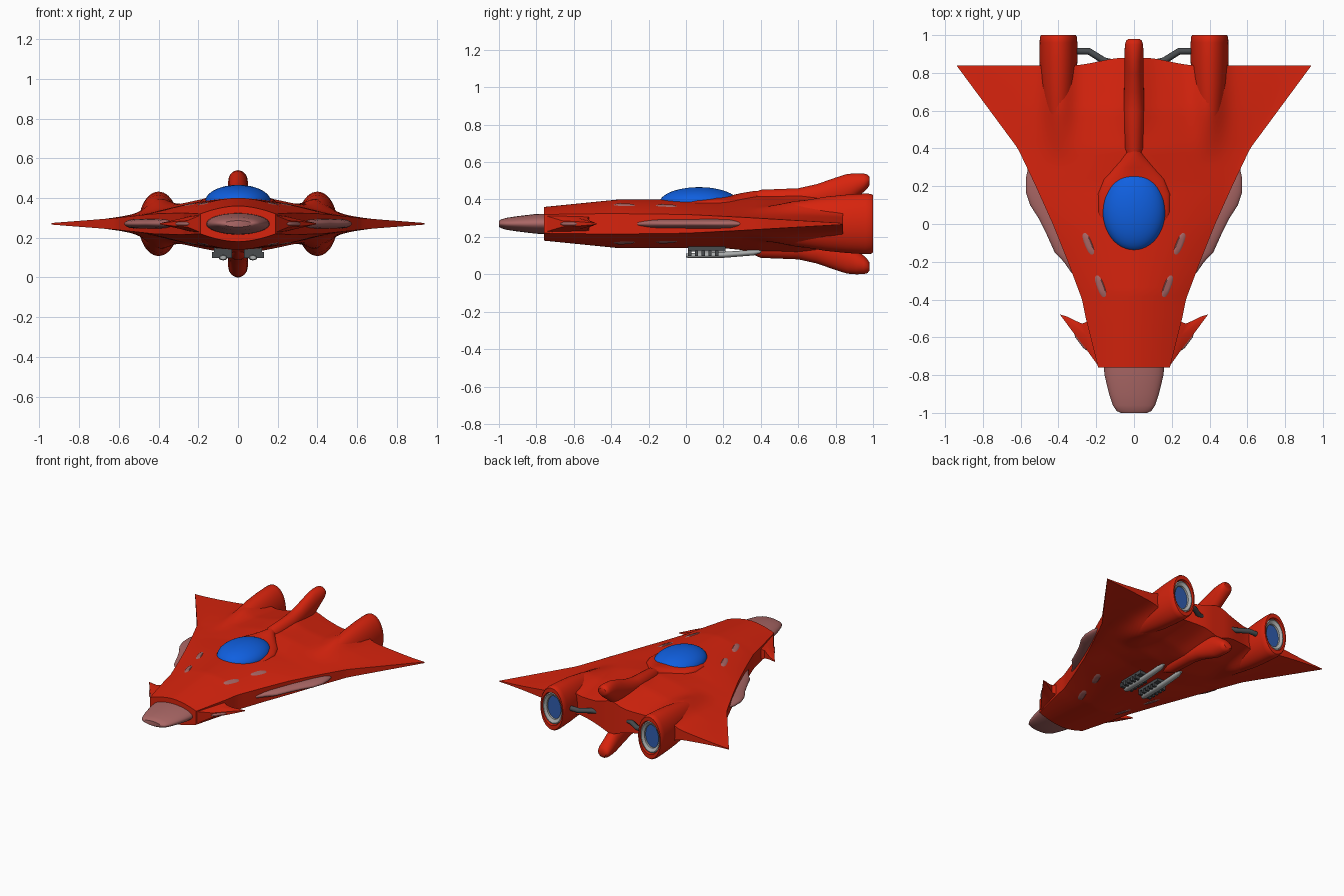
import bpy, bmesh, math

if "Cube" in bpy.data.objects:
    bpy.data.objects.remove(bpy.data.objects["Cube"])

ZC = 0.27  # height of the horizontal symmetry plane


def material(name, rgb):
    m = bpy.data.materials.new(name)
    m.diffuse_color = (*rgb, 1)
    m.use_nodes = True
    m.node_tree.nodes["Principled BSDF"].inputs["Base Color"].default_value = m.diffuse_color
    return m


RED = material("red paint", (0.68, 0.017, 0.004))
BLUE = material("canopy blue", (0.005, 0.115, 0.74))
PINK = material("dusty pink", (0.40, 0.135, 0.13))
DARK = material("dark grey", (0.065, 0.072, 0.078))
LIGHT = material("light grey", (0.40, 0.42, 0.42))
GLOW = material("engine blue", (0.03, 0.11, 0.42))


def finish(bm, name, mat, angle=40):
    bmesh.ops.remove_doubles(bm, verts=bm.verts, dist=1e-5)
    bmesh.ops.recalc_face_normals(bm, faces=bm.faces)
    me = bpy.data.meshes.new(name)
    bm.to_mesh(me)
    bm.free()
    me.materials.append(mat)
    ob = bpy.data.objects.new(name, me)
    bpy.context.collection.objects.link(ob)
    bpy.ops.object.select_all(action='DESELECT')
    ob.select_set(True)
    bpy.context.view_layer.objects.active = ob
    bpy.ops.object.shade_smooth_by_angle(angle=math.radians(angle))
    return ob


def loft(name, mat, stations, sx=1, sz=1, n=32):
    """Elliptical sections along y: (y, centre x, centre z, rx, rz)."""
    bm = bmesh.new()
    rings = []
    for y, cx, cz, rx, rz in stations:
        rings.append([bm.verts.new((sx * (cx + rx * math.cos(a)), y,
                                    ZC + sz * (cz - ZC + rz * math.sin(a))))
                      for a in (2 * math.pi * i / n for i in range(n))])
    for a, b in zip(rings, rings[1:]):
        for i in range(n):
            j = (i + 1) % n
            bm.faces.new((a[i], a[j], b[j], b[i]))
    bm.faces.new(rings[0])
    bm.faces.new(rings[-1])
    return finish(bm, name, mat)


def interp(table, y):
    for (a, va), (b, vb) in zip(table, table[1:]):
        if y <= b:
            return va + (vb - va) * max(0, (y - a) / (b - a))
    return table[-1][1]


def ramp(a, b, y):
    t = min(1, max(0, (y - a) / (b - a)))
    return t * t * (3 - 2 * t)


WIDTH = [(-.76, .19), (-.5, .255), (-.4, .275), (-.2, .35), (0, .43), (.2, .52), (.4, .615), (.84, .94)]
HEIGHT = [(-.76, .09), (-.36, .13), (.2, .13), (.4, .15), (.6, .14), (.84, .09)]
EDGE = [(-.76, .05), (-.4, .055), (0, .05), (.3, .035), (.84, .004)]


def hull_half(x, y):
    """Half thickness of the hull, with swellings for the fin and engines."""
    u = min(1, abs(x) / interp(WIDTH, y))
    r = ramp(-.1, .7, y)
    f = max(0, 1 - u ** (1.8 - .4 * r)) ** (1 + .6 * r)
    e = interp(EDGE, y)
    h = e + (interp(HEIGHT, y) - e) * f
    h += .03 * ramp(.4, .7, y) * math.exp(-(x / .08) ** 2)
    h += .06 * ramp(.3, .7, y) * math.exp(-((abs(x) - .4) / .075) ** 2)
    return h


# Hull and delta wings: mirrored height field closed around the rim
bm = bmesh.new()
NX, NY = 72, 64
grids = []
for s in (1, -1):
    g = []
    for j in range(NY + 1):
        y = -.76 + 1.6 * j / NY
        row = []
        for i in range(NX + 1):
            x = interp(WIDTH, y) * (2 * i / NX - 1)
            yy = y + .04 * ramp(.6, .84, y) * (1 - ramp(.05, .33, abs(x)))
            row.append(bm.verts.new((x, yy, ZC + s * hull_half(x, y))))
        g.append(row)
    for j in range(NY):
        for i in range(NX):
            bm.faces.new((g[j][i], g[j][i + 1], g[j + 1][i + 1], g[j + 1][i]))
    grids.append(g)
rims = [g[0] + [r[-1] for r in g[1:]] + g[-1][-2::-1] + [r[0] for r in g[-2:0:-1]] for g in grids]
for i in range(len(rims[0])):
    k = (i + 1) % len(rims[0])
    bm.faces.new((rims[0][i], rims[0][k], rims[1][k], rims[1][i]))
finish(bm, "hull", RED)

# Nose cone
loft("nose_cone", PINK, [(-.7, 0, ZC, .165, .055), (-.8, 0, ZC, .156, .053), (-.9, 0, ZC, .132, .041),
                         (-.96, 0, ZC, .112, .032), (-.99, 0, ZC, .092, .023), (-1, 0, ZC, .07, .016)])

# Canopy and the raised collar behind it
bm = bmesh.new()
bmesh.ops.create_uvsphere(bm, u_segments=48, v_segments=24, radius=1)
for v in bm.verts:
    v.co = (v.co.x * .166, .07 + v.co.y * .213, .38 + v.co.z * .086)
finish(bm, "canopy", BLUE)
loft("canopy_collar", RED, [(.0, 0, .38, .165, .01), (.06, 0, .38, .188, .028), (.16, 0, .38, .19, .04),
                            (.24, 0, .38, .16, .042), (.30, 0, .38, .11, .055), (.36, 0, .38, .06, .065),
                            (.42, 0, .38, .015, .065)])

# Tail fins above and below
FIN = [(.3, .02, .34, .41), (.4, .05, .34, .452), (.6, .055, .34, .46), (.7, .052, .34, .482),
       (.8, .05, .35, .517), (.86, .05, .37, .536), (.91, .05, .41, .54), (.95, .048, .44, .539),
       (.97, .042, .46, .534), (.98, .03, .475, .522)]
for s, label in ((1, "upper"), (-1, "lower")):
    loft(label + "_tail_fin", RED, [(y, 0, (a + b) / 2, r, (b - a) / 2) for y, r, a, b in FIN], sz=s)

# Canard outline: x, y, half thickness
CANARD = [(.185, -.757, .045), (.255, -.66, .016), (.325, -.57, .011), (.393, -.478, .003),
          (.35, -.492, .008), (.31, -.512, .016), (.275, -.527, .03), (.2, -.5, .05)]

for s, side in ((1, "right"), (-1, "left")):
    # Swept canard
    bm = bmesh.new()
    top = [bm.verts.new((s * x, y, ZC + t)) for x, y, t in CANARD]
    low = [bm.verts.new((s * x, y, ZC - t)) for x, y, t in CANARD]
    for ring, z in ((top, 1), (low, -1)):
        c = bm.verts.new((s * .25, -.59, ZC + z * .035))
        for i in range(len(ring)):
            bm.faces.new((ring[i - 1], ring[i], c))
    for i in range(len(top)):
        bm.faces.new((top[i - 1], top[i], low[i], low[i - 1]))
    finish(bm, side + "_canard", RED, 30)
    loft(side + "_canard_light", PINK, [(-.67, .246, ZC, .004, .004), (-.655, .257, ZC, .013, .01),
                                        (-.6, .298, ZC, .013, .01), (-.58, .312, ZC, .004, .004)], s, n=16)

    # Long side pod along the wing root
    loft(side + "_side_pod", PINK, [(-.26, .31, ZC, .02, .012), (-.2, .33, ZC, .042, .02), (-.15, .35, ZC, .07, .023),
                                    (-.05, .38, ZC, .085, .025), (.03, .42, ZC, .085, .025),
                                    (.1, .46, ZC, .09, .025), (.17, .49, ZC, .083, .025),
                                    (.24, .52, ZC, .053, .023), (.3, .54, ZC, .02, .012)], s)

    # Engine nacelle with recessed nozzle
    loft(side + "_engine_nacelle", RED,
         [(.25, .4, ZC, .02, .03), (.45, .4, ZC, .055, .085), (.6, .4, ZC, .08, .12), (.75, .4, ZC, .095, .145),
          (.86, .4, ZC, .1, .156), (.96, .4, ZC, .1, .162), (.99, .4, ZC, .098, .16), (1, .4, ZC, .092, .153),
          (1, .4, ZC, .084, .122), (.93, .4, ZC, .08, .115)], s, n=48)
    loft(side + "_nozzle_ring", LIGHT, [(.92, .4, ZC, .081, .116), (.985, .4, ZC, .081, .116), (.988, .4, ZC, .074, .108),
                                        (.975, .4, ZC, .058, .085), (.945, .4, ZC, .056, .082)], s, n=48)
    loft(side + "_nozzle_core", GLOW, [(.94, .4, ZC, .06, .086), (.962, .4, ZC, .06, .086)], s, n=48)

    # Pipe from engine to tail
    cu = bpy.data.curves.new("pipe", 'CURVE')
    cu.dimensions = '3D'
    cu.bevel_depth = .018
    cu.bevel_resolution = 3
    sp = cu.splines.new('POLY')
    path = [(.32, .915), (.24, .915), (.16, .865), (.1, .85)]
    sp.points.add(len(path) - 1)
    for p, (x, y) in zip(sp.points, path):
        p.co = (s * x, y, ZC, 1)
    tmp = bpy.data.objects.new("pipe_helper", cu)
    bm = bmesh.new()
    pipe_mesh = bpy.data.meshes.new_from_object(tmp)
    bm.from_mesh(pipe_mesh)
    bpy.data.objects.remove(tmp)
    bpy.data.meshes.remove(pipe_mesh)
    finish(bm, side + "_engine_pipe", DARK)

    # Belly gun: slatted dark base and light barrel
    bm = bmesh.new()
    blocks = [(.075, .11, .09, .2, .137, .03)]
    blocks += [(.08, .02 + .036 * k, .1, .018, .113, .03) for k in range(5)]
    for cx, cy, dx, dy, cz, dz in blocks:
        for v in bmesh.ops.create_cube(bm, size=1)['verts']:
            v.co = (s * (cx + v.co.x * dx), cy + v.co.y * dy, cz + v.co.z * dz)
    finish(bm, side + "_gun_base", DARK)
    loft(side + "_gun_barrel", LIGHT, [(.0, .075, .1, .016, .01), (.02, .075, .1, .022, .014), (.2, .075, .104, .024, .016),
                                       (.36, .075, .116, .022, .015), (.4, .075, .122, .01, .008)], s, n=20)

    # Slanted pink lights laid on the hull, above and below
    for z, level in ((1, "upper"), (-1, "lower")):
        for k, (cx, cy, tilt) in enumerate(((.242, -.105, .38), (.177, -.33, .36))):
            bm = bmesh.new()
            rings = []
            for q in (.02, .35, .7, 1):
                ring = []
                for i in range(24):
                    a = 2 * math.pi * i / 24
                    ca, sa = math.cos(a), math.sin(a)
                    px = q * .021 * math.copysign(abs(ca) ** .8, ca)
                    py = q * .068 * math.copysign(abs(sa) ** .8, sa)
                    x = cx + px * math.cos(tilt) + py * math.sin(tilt)
                    y = cy - px * math.sin(tilt) + py * math.cos(tilt)
                    ring.append(bm.verts.new((s * x, y, ZC + z * (hull_half(x, y) + .004 - .006 * (q == 1)))))
                rings.append(ring)
            bm.faces.new(rings[0])
            for a, b in zip(rings, rings[1:]):
                for i in range(24):
                    bm.faces.new((a[i - 1], a[i], b[i], b[i - 1]))
            ob = finish(bm, f"{side}_{level}_hull_light_{k + 1}", PINK)
            if ob.data.polygons[0].normal.z * z < 0:
                ob.data.flip_normals()
